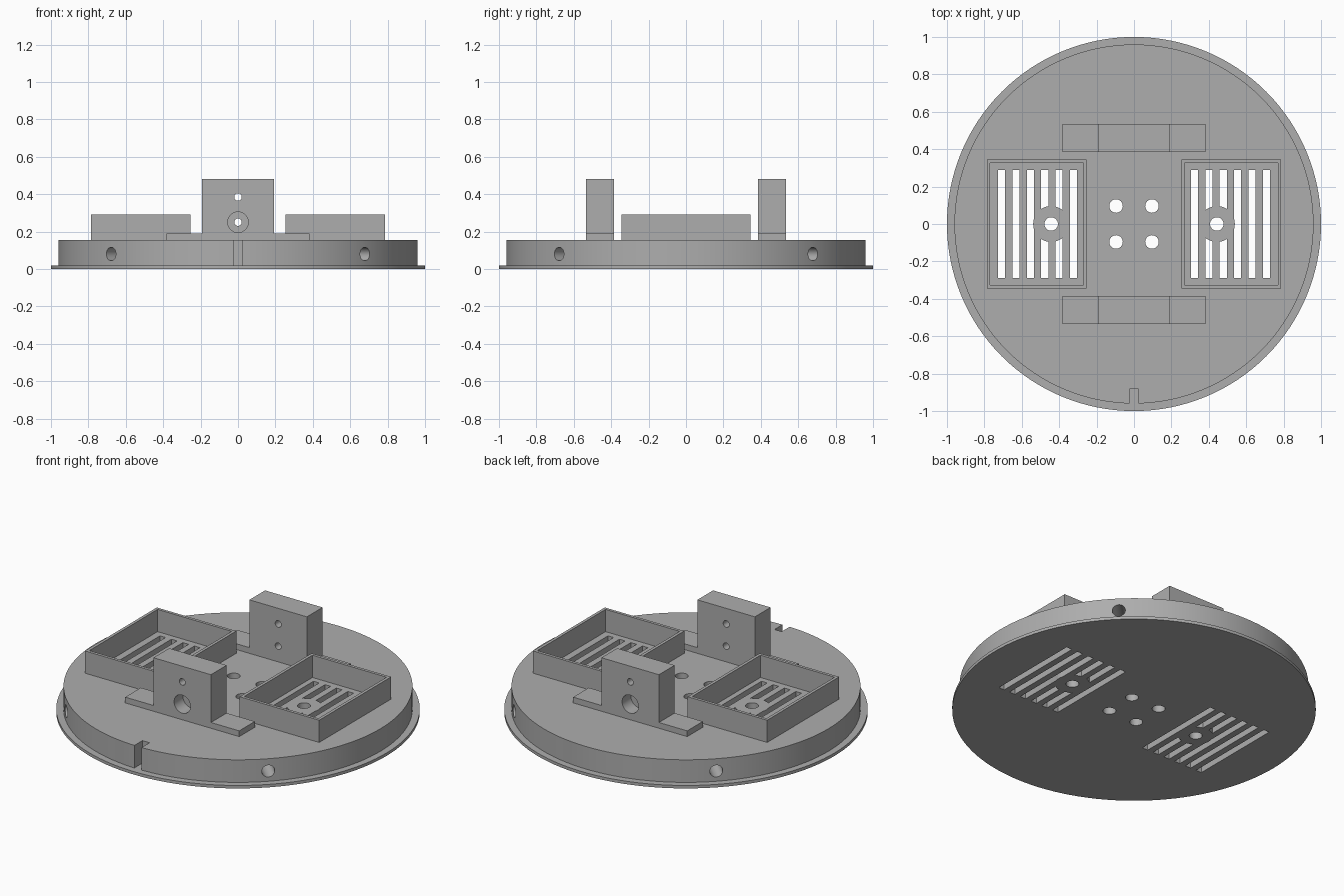
import bpy, bmesh, math
from mathutils import Matrix, Vector

if "Cube" in bpy.data.objects:
    bpy.data.objects.remove(bpy.data.objects["Cube"])

# Single grey material
GREY = (0.42, 0.42, 0.42, 1)
grey = bpy.data.materials.new("plain grey")
grey.use_nodes = True
grey.diffuse_color = GREY
grey.node_tree.nodes["Principled BSDF"].inputs["Base Color"].default_value = GREY

FLANGE_TOP, DECK = 0.018, 0.155
SMALL = 0.036


def box(bm, x0, x1, y0, y1, z0, z1):
    size = Matrix.Diagonal((x1 - x0, y1 - y0, z1 - z0, 1))
    centre = Vector((x0 + x1, y0 + y1, z0 + z1)) / 2
    bmesh.ops.create_cube(bm, size=1, matrix=Matrix.Translation(centre) @ size)


def rod(bm, start, end, radius, sides=32):
    start, end = Vector(start), Vector(end)
    axis = end - start
    turn = axis.to_track_quat("Z", "Y").to_matrix().to_4x4()
    bmesh.ops.create_cone(bm, cap_ends=True, segments=sides, radius1=radius,
                          radius2=radius, depth=axis.length,
                          matrix=Matrix.Translation((start + end) / 2) @ turn)


def finish(bm, name):
    mesh = bpy.data.meshes.new(name)
    bm.to_mesh(mesh)
    bm.free()
    mesh.materials.append(grey)
    obj = bpy.data.objects.new(name, mesh)
    bpy.context.collection.objects.link(obj)
    return obj


def cut(obj, cutter):
    mod = obj.modifiers.new("cut", "BOOLEAN")
    mod.operation, mod.solver, mod.object = "DIFFERENCE", "EXACT", cutter
    bpy.ops.object.select_all(action="DESELECT")
    bpy.context.view_layer.objects.active = obj
    obj.select_set(True)
    bpy.ops.object.modifier_apply(modifier=mod.name)
    bpy.data.objects.remove(cutter)


def smooth(obj):
    bpy.ops.object.select_all(action="DESELECT")
    bpy.context.view_layer.objects.active = obj
    obj.select_set(True)
    bpy.ops.object.shade_smooth_by_angle(angle=math.radians(30))


# Round base with a thin flange, turned from a profile
bm = bmesh.new()
rings = []
for radius, z in [(1, 0), (1, FLANGE_TOP), (0.96, FLANGE_TOP), (0.96, DECK)]:
    rings.append(bmesh.ops.create_circle(
        bm, segments=128, radius=radius, matrix=Matrix.Translation((0, 0, z)))["verts"])
for low, high in zip(rings, rings[1:]):
    for i in range(len(low)):
        j = (i + 1) % len(low)
        bm.faces.new((low[i], low[j], high[j], high[i]))
bm.faces.new(rings[0])
bm.faces.new(rings[-1])
bmesh.ops.recalc_face_normals(bm, faces=bm.faces)
base = finish(bm, "round_base")

# Ventilation slots, interrupted by a solid round pad in each group
bm = bmesh.new()
for side in (-1, 1):
    for i in range(6):
        x = side * (0.323 + 0.077 * i)
        box(bm, x - 0.019, x + 0.019, -0.29, 0.29, -0.1, 0.3)
slots = finish(bm, "slot_cutter")
bm = bmesh.new()
for side in (-1, 1):
    rod(bm, (side * 0.443, 0, -0.2), (side * 0.443, 0, 0.4), 0.096, 48)
cut(slots, finish(bm, "pad_cutter"))
cut(base, slots)

# Through holes, angled rim holes and the front key notch
bm = bmesh.new()
spots = [(x, y) for x in (-0.096, 0.096) for y in (-0.096, 0.096)]
for x, y in spots + [(-0.443, 0), (0.443, 0)]:
    rod(bm, (x, y, -0.1), (x, y, 0.3), SMALL)
for k in range(4):
    a = math.radians(45 + 90 * k)
    c, s = math.cos(a), math.sin(a)
    rod(bm, (0.8 * c, 0.8 * s, 0.08), (1.1 * c, 1.1 * s, 0.08), SMALL)
box(bm, -0.024, 0.024, -1.1, -0.883, FLANGE_TOP, 0.3)
cut(base, finish(bm, "hole_cutter"))
smooth(base)

# Open rectangular trays around the slots
for side, name in ((1, "left_tray"), (-1, "right_tray")):
    bm = bmesh.new()
    x0, x1 = sorted((side * 0.253, side * 0.787))
    wall = 0.018
    box(bm, x0, x1, -0.345, 0.345, DECK, 0.29)
    tray = finish(bm, name)
    bm = bmesh.new()
    box(bm, x0 + wall, x1 - wall, -0.345 + wall, 0.345 - wall, 0, 0.5)
    cut(tray, finish(bm, "tray_cutter"))

# Upright brackets with feet, bolt holes and an outer counterbore
for side, name in ((-1, "front_bracket"), (1, "back_bracket")):
    y0, y1 = sorted((side * 0.385, side * 0.535))
    bm = bmesh.new()
    outline = [(-0.383, DECK), (0.383, DECK), (0.383, 0.19), (0.193, 0.19),
               (0.193, 0.48), (-0.193, 0.48), (-0.193, 0.19), (-0.383, 0.19)]
    face = bm.faces.new([bm.verts.new((x, y0, z)) for x, z in outline])
    moved = bmesh.ops.extrude_face_region(bm, geom=[face])["geom"]
    bmesh.ops.translate(bm, vec=(0, y1 - y0, 0),
                        verts=[v for v in moved if isinstance(v, bmesh.types.BMVert)])
    bmesh.ops.recalc_face_normals(bm, faces=bm.faces)
    bracket = finish(bm, name)
    bm = bmesh.new()
    for z in (0.25, 0.385):
        rod(bm, (0, side * 0.3, z), (0, side * 0.6, z), 0.02)
    cut(bracket, finish(bm, "bolt_cutter"))
    bm = bmesh.new()
    rod(bm, (0, side * 0.45, 0.25), (0, side * 0.65, 0.25), 0.055)
    cut(bracket, finish(bm, "counterbore_cutter"))
    smooth(bracket)
